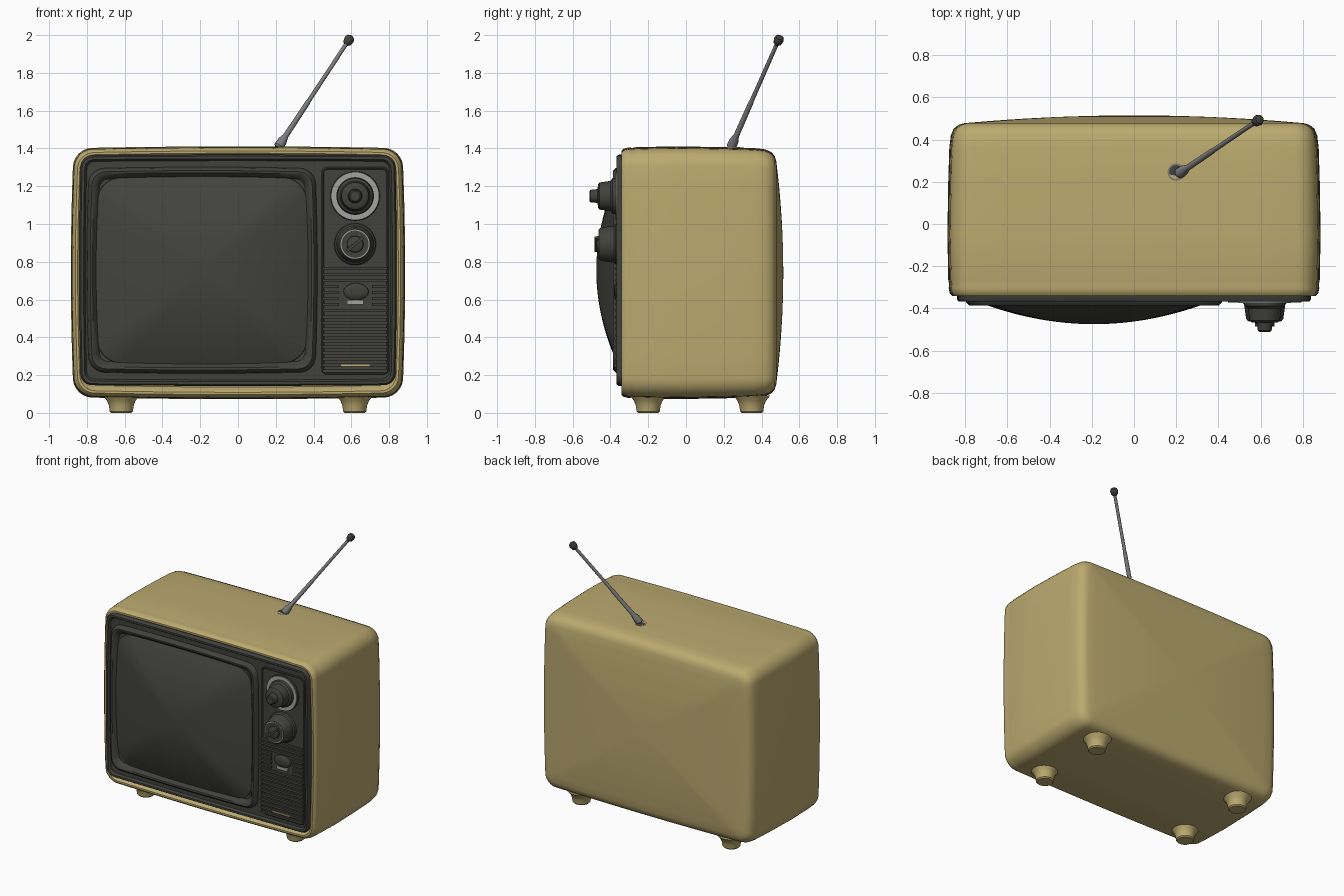
import bpy, bmesh, math
from mathutils import Vector, Matrix

cube = bpy.data.objects.get("Cube")
if cube:
    bpy.data.objects.remove(cube, do_unlink=True)


def material(name, rgb, rough=0.6):
    m = bpy.data.materials.new(name)
    m.use_nodes = True
    m.diffuse_color = (*rgb, 1)
    node = m.node_tree.nodes["Principled BSDF"]
    node.inputs["Base Color"].default_value = (*rgb, 1)
    node.inputs["Roughness"].default_value = rough
    return m


BEIGE = material("beige plastic", (0.50, 0.40, 0.16))
DARK = material("dark plastic", (0.052, 0.052, 0.045))
GLASS = material("screen glass", (0.055, 0.055, 0.048))
METAL = material("antenna metal", (0.20, 0.20, 0.20))
SILVER = material("silver trim", (0.36, 0.36, 0.35))


def finish(name, bm, mat, angle=35):
    bmesh.ops.recalc_face_normals(bm, faces=bm.faces)
    mesh = bpy.data.meshes.new(name)
    bm.to_mesh(mesh)
    bm.free()
    mesh.materials.append(mat)
    ob = bpy.data.objects.new(name, mesh)
    bpy.context.collection.objects.link(ob)
    bpy.ops.object.select_all(action="DESELECT")
    ob.select_set(True)
    bpy.context.view_layer.objects.active = ob
    bpy.ops.object.shade_smooth_by_angle(angle=math.radians(angle))
    return ob


def skin(bm, rings, closed=False):
    """Bridge rings of points; cap the ends, or join last to first."""
    loops = [[bm.verts.new(p) for p in ring] for ring in rings]
    pairs = list(zip(loops, loops[1:]))
    if closed:
        pairs.append((loops[-1], loops[0]))
    else:
        bm.faces.new(loops[0])
        bm.faces.new(loops[-1])
    n = len(loops[0])
    for a, b in pairs:
        for i in range(n):
            j = (i + 1) % n
            bm.faces.new((a[i], a[j], b[j], b[i]))


def outline(cx, cz, w, h, r, bx, bz, y, arc=6, sub=10):
    """Rounded rectangle in XZ with gently bowed sides."""
    pts = []
    for q, (sx, sz) in enumerate(((1, 1), (-1, 1), (-1, -1), (1, -1))):
        for k in range(arc + 1):
            a = math.pi / 2 * (q + k / arc)
            pts.append(Vector((sx * (w - r) + r * math.cos(a), sz * (h - r) + r * math.sin(a))))
    full = []
    for i, p in enumerate(pts):
        full.append(p)
        if i % (arc + 1) == arc:
            nxt = pts[(i + 1) % len(pts)]
            full += [p.lerp(nxt, s / sub) for s in range(1, sub)]
    return [(cx + p.x + bx * (p.x / w) * (1 - (p.y / h) ** 2), y,
             cz + p.y + bz * (p.y / h) * (1 - (p.x / w) ** 2)) for p in full]


def shell(name, shape, steps, mat, dome=None, closed=False):
    """Loft an outline along y through (y, inset) steps, optionally ending in a dome."""
    cx, cz, w, h, r, bx, bz = shape
    rings = [outline(cx, cz, w - i, h - i, max(r - i * 0.6, 0.02), bx, bz, y) for y, i in steps]
    if dome:
        y0, i = steps[-1]
        for s in range(1, 12):
            t = 1 - s / 11.5
            rings.append(outline(cx, cz, (w - i) * t, (h - i) * t, max(r - i * 0.6, 0.02) * t,
                                 bx * t, bz * t, y0 + dome * (1 - t * t)))
    bm = bmesh.new()
    skin(bm, rings, closed)
    return finish(name, bm, mat)


def lathe(name, profile, origin, axis, mat, closed=False, sides=32):
    """Turn (radius, distance) points about an axis."""
    q = Vector(axis).to_track_quat("Z", "Y")
    rings = [[Vector(origin) + q @ Vector((r * math.cos(a), r * math.sin(a), d))
              for a in (2 * math.pi * k / sides for k in range(sides))] for r, d in profile]
    bm = bmesh.new()
    skin(bm, rings, closed)
    return finish(name, bm, mat)


def boxes(name, items, mat, tilt=0):
    bm = bmesh.new()
    for centre, size in items:
        bmesh.ops.create_cube(bm, size=1, matrix=Matrix.Translation(centre)
                              @ Matrix.Rotation(tilt, 4, "Y") @ Matrix.Diagonal((*size, 1)))
    return finish(name, bm, mat)


# Cabinet with a bowed back
shell("cabinet", (0, 0.742, 0.866, 0.655, 0.095, 0.015, 0.01),
      [(-0.30, 0.06), (-0.33, 0.045), (-0.342, 0.032), (-0.342, 0.02), (-0.33, 0.008),
       (-0.305, 0.002), (-0.285, 0.004), (-0.265, 0), (-0.05, -0.004), (0.2, 0), (0.36, 0.005),
       (0.42, 0.012), (0.452, 0.026), (0.470, 0.048), (0.478, 0.075)], BEIGE, dome=0.037)

# Feet
foot = [(0.053, 0), (0.061, 0.008), (0.066, 0.04), (0.076, 0.065), (0.098, 0.092)]
for side, x in (("right", -0.618), ("left", 0.618)):
    for end, y in (("front", -0.2), ("back", 0.348)):
        lathe(f"{end}_{side}_foot", foot, (x, y, 0), (0, 0, 1), BEIGE)

# Front panel with a raised rim
shell("front_panel", (0, 0.755, 0.832, 0.608, 0.06, 0.008, 0.004),
      [(-0.30, 0), (-0.355, 0), (-0.368, 0.008), (-0.368, 0.022), (-0.352, 0.032)], DARK)

# Screen surround and bulging glass
shell("screen_surround", (-0.19, 0.755, 0.60, 0.54, 0.08, 0.012, 0.008),
      [(-0.345, 0), (-0.372, 0.006), (-0.386, 0.02), (-0.384, 0.032), (-0.366, 0.05),
       (-0.345, 0.062)], DARK, closed=True)
shell("screen_glass", (-0.19, 0.755, 0.538, 0.484, 0.09, 0.045, 0.026),
      [(-0.345, 0), (-0.358, 0.004)], GLASS, dome=-0.117)

# Control panel backing
CX = 0.62
shell("control_panel", (CX, 0.752, 0.178, 0.55, 0.03, 0, 0),
      [(-0.345, 0), (-0.356, 0), (-0.360, 0.004), (-0.360, 0.009), (-0.356, 0.013)], DARK)

# Channel knob with silver dial ring
FRONT = (0, -1, 0)
UP, LOW = (CX, -0.35, 1.148), (CX, -0.35, 0.893)
lathe("channel_dial", [(0.132, 0), (0.130, 0.016), (0.122, 0.02)], UP, FRONT, DARK, sides=40)
lathe("channel_ring", [(0.125, 0.018), (0.125, 0.024), (0.100, 0.024), (0.100, 0.018)],
      UP, FRONT, SILVER, closed=True, sides=40)
lathe("channel_knob", [(0.098, 0.015), (0.094, 0.04), (0.080, 0.05), (0.072, 0.108), (0.062, 0.116),
                       (0.038, 0.118), (0.034, 0.135), (0.033, 0.156), (0.026, 0.161)],
      UP, FRONT, DARK)

# Volume knob with thin tick ring and pointer
lathe("volume_knob", [(0.112, 0), (0.108, 0.022), (0.098, 0.03), (0.088, 0.1), (0.080, 0.11)],
      LOW, FRONT, DARK, sides=40)
lathe("volume_ring", [(0.077, 0.108), (0.077, 0.112), (0.072, 0.112), (0.072, 0.108)],
      LOW, FRONT, SILVER, closed=True, sides=40)
lathe("volume_cap", [(0.045, 0.105), (0.042, 0.122), (0.036, 0.126)], LOW, FRONT, DARK)
boxes("volume_pointer", [((CX, -0.474, 0.893), (0.11, 0.022, 0.016))], DARK, tilt=-math.radians(40))

# Speaker grille, leaving room for the button
slats = []
for k in range(18):
    z = 0.765 - k * 0.032
    if 0.57 < z < 0.70:
        for s in (-1, 1):
            slats.append(((CX + s * 0.131, -0.362, z), (0.085, 0.02, 0.016)))
    else:
        slats.append(((CX, -0.362, z), (0.345, 0.02, 0.016)))
boxes("speaker_grille", slats, DARK)

# Oval button, silver tab and beige strip
button = lathe("oval_button", [(0.066, 0), (0.066, 0.02), (0.056, 0.028), (0.02, 0.031)],
               (0, 0, 0), FRONT, DARK)
button.scale = (1, 1, 0.68)
button.location = (CX + 0.005, -0.35, 0.642)
boxes("silver_tab", [((CX, -0.362, 0.586), (0.088, 0.016, 0.022))], SILVER)
boxes("beige_strip", [((CX, -0.374, 0.251), (0.15, 0.008, 0.011))], BEIGE)

# Antenna socket
SOCKET = (0.2, 0.246, 1.398)
lathe("antenna_socket", [(0.041, 0), (0.041, 0.009), (0.033, 0.009), (0.033, 0)],
      SOCKET, (0, 0, 1), METAL, closed=True)
lathe("antenna_well", [(0.034, 0), (0.034, 0.0075)], SOCKET, (0, 0, 1), DARK)

# Antenna rod and tip
base, tip = Vector((0.214, 0.240, 1.408)), Vector((0.598, 0.498, 1.991))
axis, length = tip - base, (tip - base).length
lathe("antenna_rod", [(0.018, -0.006), (0.026, 0.004), (0.025, 0.04), (0.015, 0.075), (0.0135, 0.3),
                      (0.0115, 0.31), (0.0105, length - 0.03)], base, axis, METAL, sides=16)
lathe("antenna_tip", [(0.012, length - 0.052), (0.022, length - 0.042), (0.027, length - 0.018),
                      (0.022, length - 0.003), (0.010, length + 0.004)], base, axis, DARK, sides=16)
